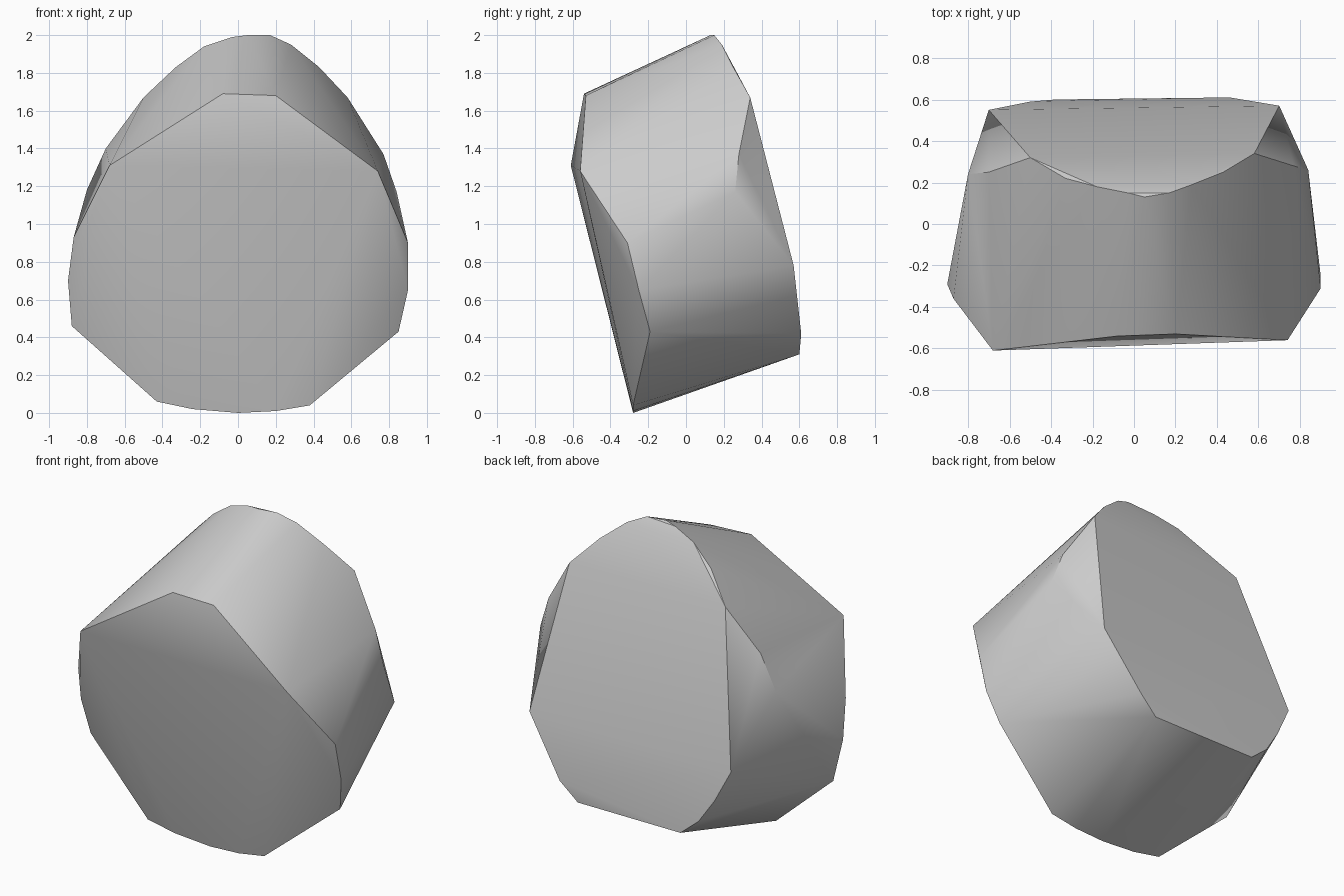
import bpy, bmesh
from math import radians

cube = bpy.data.objects.get("Cube")
if cube:
    bpy.data.objects.remove(cube, do_unlink=True)

# Stone colour
stone = bpy.data.materials.new("stone grey")
stone.use_nodes = True
grey = (0.6, 0.6, 0.6, 1)
stone.diffuse_color = grey
stone.node_tree.nodes["Principled BSDF"].inputs["Base Color"].default_value = grey

# Rim of the rear face: crown, shoulders and foot
back_crown = [(.58, .34, 1.67), (.43, .25, 1.83), (.28, .19, 1.95), (.17, .15, 2),
              (.05, .13, 2), (-.03, .15, 1.99), (-.18, .18, 1.94),
              (-.33, .22, 1.83), (-.5, .32, 1.67)]
back_sides = [(.77, .28, 1.37), (.84, .26, 1.17), (.7, .57, .78), (.6, .58, .62),
              (-.7, .25, 1.4), (-.8, .24, 1.18), (-.7, .55, .76), (-.6, .57, .56)]
back_foot = [(.46, .61, .42), (.34, .6, .31), (-.38, .6, .31), (-.5, .59, .41)]

# Rim of the front face: brow, cheeks and foot
front_brow = [(-.68, -.61, 1.31), (-.08, -.54, 1.69), (.2, -.53, 1.68), (.74, -.56, 1.28)]
front_sides = [(.9, -.31, .9), (.9, -.25, .65), (.85, -.19, .43),
               (-.87, -.36, .93), (-.9, -.29, .7), (-.88, -.22, .46)]
front_foot = [(-.43, -.29, .06), (-.24, -.285, .02), (0, -.28, 0),
              (.2, -.28, .01), (.38, -.28, .04)]

# Wrap the rims in a convex skin
bm = bmesh.new()
for rim in (back_crown, back_sides, back_foot, front_brow, front_sides, front_foot):
    for point in rim:
        bm.verts.new(point)
hull = bmesh.ops.convex_hull(bm, input=bm.verts[:])
unused = {g for g in hull["geom_interior"] + hull["geom_unused"]
          if isinstance(g, bmesh.types.BMVert)}
bmesh.ops.delete(bm, geom=list(unused), context='VERTS')
bmesh.ops.recalc_face_normals(bm, faces=bm.faces[:])
mesh = bpy.data.meshes.new("boulder")
bm.to_mesh(mesh)
bm.free()
mesh.materials.append(stone)

boulder = bpy.data.objects.new("boulder", mesh)
bpy.context.collection.objects.link(boulder)

# Soft facets with crisp rims
bpy.ops.object.select_all(action='DESELECT')
boulder.select_set(True)
bpy.context.view_layer.objects.active = boulder
bpy.ops.object.shade_smooth_by_angle(angle=radians(35))
